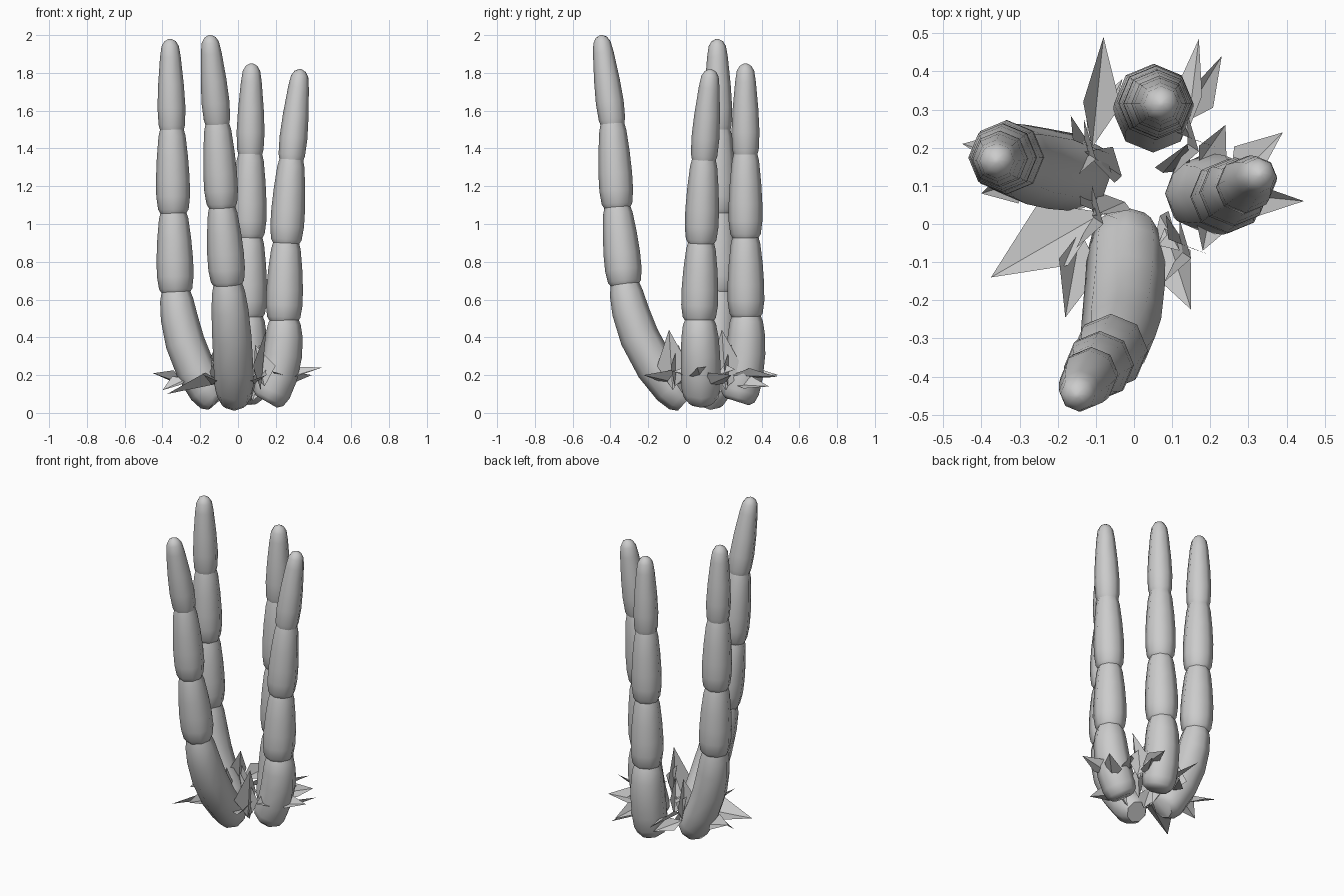
import bpy, bmesh, math
from mathutils import Vector, Matrix

if "Cube" in bpy.data.objects:
    bpy.data.objects.remove(bpy.data.objects["Cube"])

SIDES = 8

def make_object(name, bm):
    me = bpy.data.meshes.new(name)
    bm.to_mesh(me)
    bm.free()
    ob = bpy.data.objects.new(name, me)
    bpy.context.collection.objects.link(ob)
    return ob

def tube(name, stations):
    """Capped tube through (centre, tangent, radius) stations."""
    bm = bmesh.new()
    rings = []
    for c, t, r in stations:
        q = Vector((0, 0, 1)).rotation_difference(t)
        rings.append([bm.verts.new(c + q @ Vector((r * math.cos(a), r * math.sin(a), 0)))
                      for a in (2 * math.pi * i / SIDES for i in range(SIDES))])
    for a, b in zip(rings, rings[1:]):
        for i in range(SIDES):
            j = (i + 1) % SIDES
            bm.faces.new((a[i], a[j], b[j], b[i]))
    bm.faces.new(rings[0][::-1])
    bm.faces.new(rings[-1])
    ob = make_object(name, bm)
    ob.data.polygons.foreach_set("use_smooth", [True] * len(ob.data.polygons))
    bpy.context.view_layer.objects.active = ob
    for o in bpy.context.selected_objects:
        o.select_set(False)
    ob.select_set(True)
    bpy.ops.object.shade_smooth_by_angle(angle=math.radians(50))

# (fraction along segment, radius) for the curved foot, the joints and the tip
FOOT = [(0, .065), (.05, .09), (.15, .102), (.35, .105), (.6, .104),
        (.8, .098), (.93, .088), (1, .074)]
LINK = [(0, .074), (.05, .088), (.2, .097), (.4, .097), (.65, .09), (.9, .078), (1, .066)]
TIP = [(0, .062), (.06, .07), (.25, .074), (.5, .068), (.8, .055), (.92, .046), (.975, .03), (1, .007)]

def stem(name, foot, ctrl, joints):
    p0, p1, p2 = Vector(foot), Vector(ctrl), Vector(joints[0])
    st = []
    for t, r in FOOT:
        c = p0 * (1 - t) ** 2 + p1 * 2 * t * (1 - t) + p2 * t * t
        st.append((c, ((p1 - p0) * (1 - t) + (p2 - p1) * t).normalized(), r))
    tube(name + "_foot", st)
    pts = [Vector(j) for j in joints]
    for k, (a, b) in enumerate(zip(pts, pts[1:])):
        prof, s = [(LINK, 1), (LINK, .92), (TIP, 1)][k]
        d = (b - a).normalized()
        start = a - d * .015
        tube(f"{name}_segment_{k + 1}", [(start.lerp(b, t), d, r * s) for t, r in prof])

# Four jointed stems
stem("front_stem", (-.02, 0, .06), (-.02, -.27, .3),
     [(-.055, -.325, .69), (-.085, -.365, 1.1), (-.11, -.39, 1.54), (-.15, -.45, 2)])
stem("left_stem", (-.11, .13, .06), (-.3, .15, .27),
     [(-.33, .175, .65), (-.342, .175, 1.07), (-.35, .172, 1.51), (-.36, .165, 1.98)])
stem("back_stem", (.05, .27, .06), (.05, .33, .25),
     [(.055, .318, .52), (.06, .315, .94), (.065, .315, 1.38), (.072, .315, 1.85)])
stem("right_stem", (.15, .08, .06), (.26, .08, .25),
     [(.242, .07, .5), (.255, .08, .91), (.283, .095, 1.35), (.33, .13, 1.82)])

def blade(name, base, tip, width, roll):
    """Folded kite-shaped shard, creased down the middle."""
    b, t = Vector(base), Vector(tip)
    d = (t - b).normalized()
    side = Matrix.Rotation(math.radians(roll), 3, d) @ d.cross(Vector((0, 0, 1))).normalized()
    up = side.cross(d)
    m = b.lerp(t, .4)
    bm = bmesh.new()
    v = [bm.verts.new(p) for p in (b, m + side * width / 2 + up * width * .2, t,
                                   m - side * width / 2 + up * width * .2)]
    bm.faces.new((v[0], v[1], v[2]))
    bm.faces.new((v[0], v[2], v[3]))
    make_object(name, bm)

# Shards spreading outwards: base, tip, width, roll
OUTER = [
    ((-.11, .2, .2), (-.08, .49, .2), .12, 35),
    ((-.12, .21, .15), (-.03, .38, .12), .09, -40),
    ((.14, .24, .2), (.17, .485, .19), .09, -35),
    ((.12, .26, .15), (.23, .44, .14), .1, 40),
    ((.24, .08, .18), (.445, .06, .24), .1, 30),
    ((.25, .1, .14), (.39, .24, .2), .12, -30),
    ((.17, .16, .2), (.24, .26, .23), .1, 40),
    ((.2, .03, .2), (.18, -.07, .22), .09, -30),
    ((-.28, .16, .15), (-.45, .21, .21), .12, 35),
    ((-.27, .12, .18), (-.4, .08, .12), .1, -30),
    ((-.08, .03, .16), (-.375, -.14, .1), .2, 25),
    ((-.14, -.02, .15), (-.18, -.245, .2), .13, -30),
    ((.08, -.01, .15), (.15, -.225, .2), .14, 30),
]
for i, row in enumerate(OUTER):
    blade(f"outer_shard_{i + 1}", *row)

# Crossed upright shards in the gaps between the stems
for i, (x, y, top) in enumerate([(-.11, .02, .36), (.12, -.07, .44), (.14, .21, .44), (-.13, .19, .4)]):
    blade(f"upright_shard_{i + 1}a", (x, y, .12), (x + .03, y - .02, top), .17, 20)
    blade(f"upright_shard_{i + 1}b", (x + .02, y + .01, .14), (x - .03, y + .03, top - .08), .16, 70)
    blade(f"low_shard_{i + 1}", (x * .4 + .02, y * .4 + .05, .06), (x, y, .26), .1, 40)
